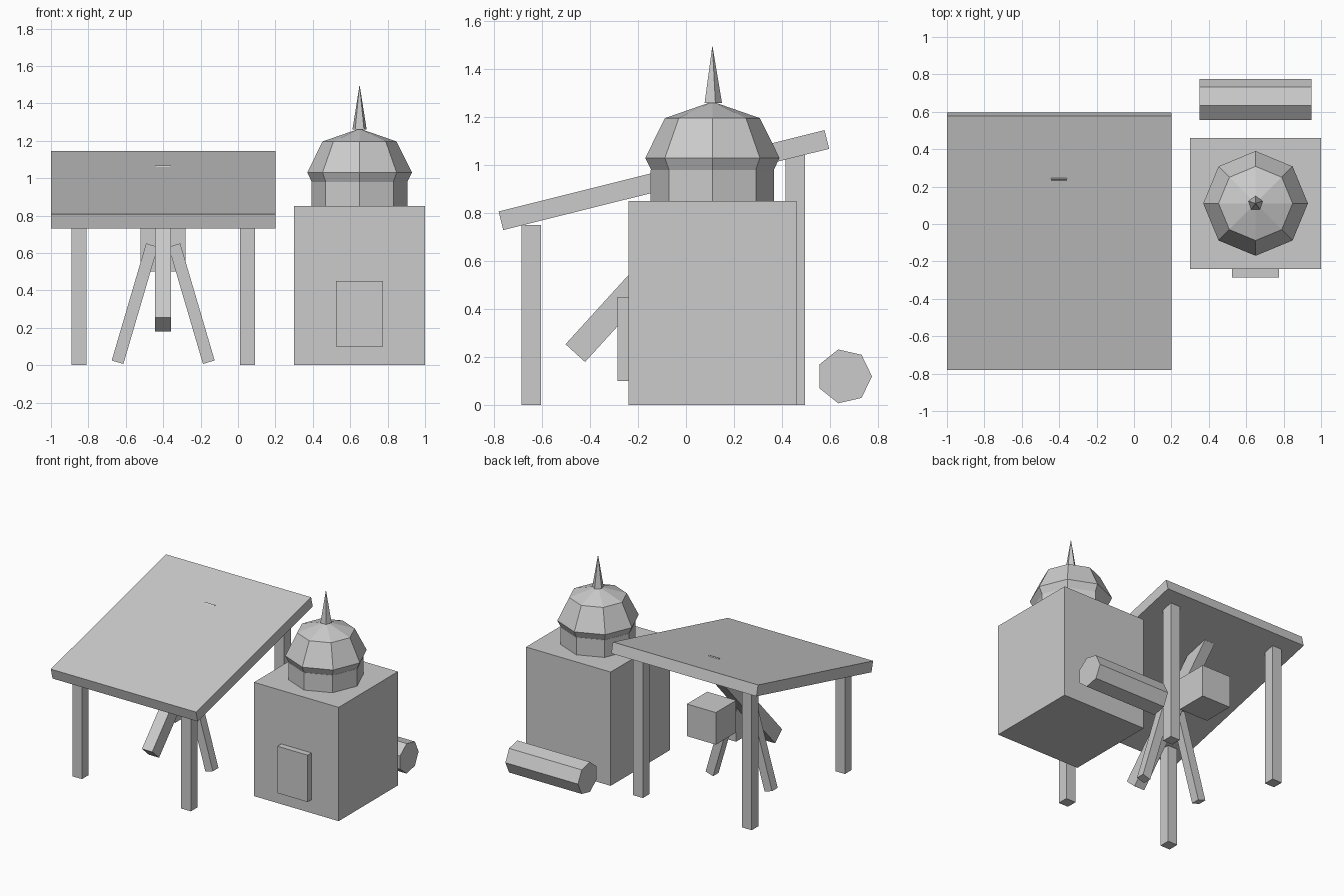
import bpy
from math import radians, sin, cos, atan2, hypot

if "Cube" in bpy.data.objects:
    bpy.data.objects.remove(bpy.data.objects["Cube"])


def box(name, center, size, rot=(0, 0, 0)):
    bpy.ops.mesh.primitive_cube_add(size=1, location=center, rotation=rot)
    ob = bpy.context.object
    ob.name = name
    ob.scale = size
    return ob


def prism(name, sides, r1, r2, depth, center, rot=(0, 0, 0)):
    bpy.ops.mesh.primitive_cone_add(vertices=sides, radius1=r1, radius2=r2,
                                    depth=depth, location=center, rotation=rot)
    bpy.context.object.name = name
    return bpy.context.object


# Sloping roof on four posts
CX = -0.4
box("sloping_roof", (CX, -0.092, 0.938), (1.2, 1.4, 0.08), (radians(14), 0, 0))
for side, s in (("left", -1), ("right", 1)):
    x = CX + s * 0.45
    box("front_post_" + side, (x, -0.645, 0.375), (0.08, 0.08, 0.75))
    box("back_post_" + side, (x, 0.455, 0.525), (0.08, 0.08, 1.05))

# Splayed stand legs under the roof
for side, s in (("left", -1), ("right", 1)):
    dx, dz = 0.184, 0.626
    box("stand_leg_" + side, (CX + s * 0.152, -0.085, 0.329),
        (0.065, 0.065, hypot(dx, dz)), (0, -s * atan2(dx, dz), 0))

# Tilted beam, its upper corner just breaking through the roof
a = radians(47.7)
length, thick = 1.102, 0.11
cy = -0.502 + cos(a) * length / 2 + sin(a) * thick / 2
cz = 0.254 + sin(a) * length / 2 - cos(a) * thick / 2
box("tilted_beam", (CX, cy, cz), (0.085, length, thick), (a, 0, 0))

# Counterweight block
box("counterweight", (CX, 0.27, 0.62), (0.24, 0.24, 0.24))

# House block with door
HX, HY = 0.65, 0.11
box("house_body", (HX, HY, 0.425), (0.7, 0.7, 0.85))
box("door", (HX, -0.26, 0.275), (0.25, 0.05, 0.35))

# Drum, dome and spike
prism("drum", 8, 0.257, 0.257, 0.13, (HX, HY, 0.915))
bpy.ops.mesh.primitive_uv_sphere_add(segments=8, ring_count=4, radius=1,
                                     location=(HX, HY, 1.03))
dome = bpy.context.object
dome.name = "dome"
dome.scale = (0.28, 0.28, 0.235)
prism("spike", 5, 0.04, 0, 0.24, (HX, HY, 1.38))

# Seven-sided log lying behind the house, one corner pointing back
prism("log", 7, 0.115, 0.115, 0.6, (HX, 0.66, 0.12), (0, radians(90), 0))
